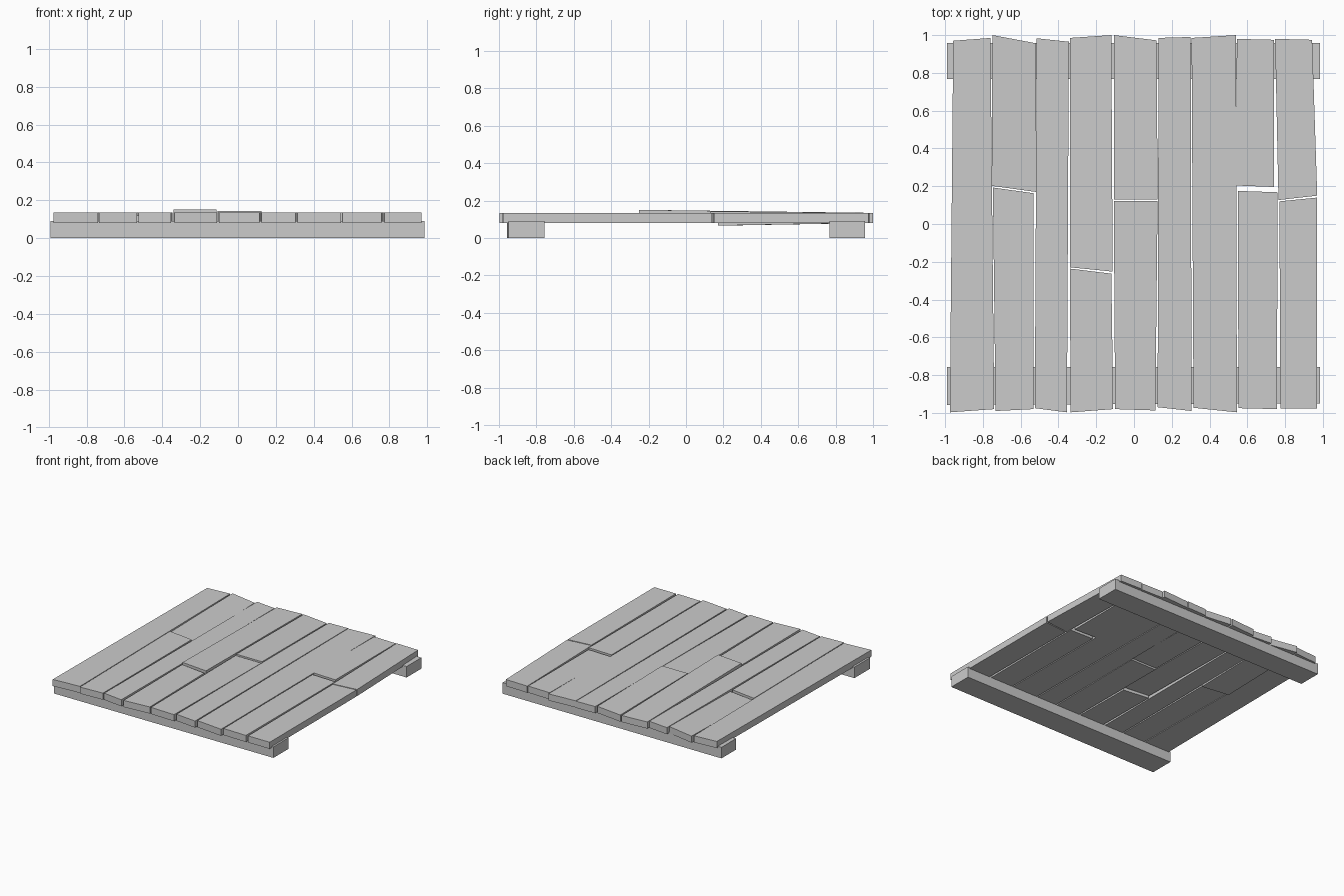
import bpy, bmesh

BOTTOM, TOP = 0.08, 0.134


def slab(name, corners, z0, z1, front_lift=0.0, back_lift=0.0):
    """Four-cornered board: front-left, front-right, back-right, back-left."""
    bm = bmesh.new()
    lifts = (front_lift, front_lift, back_lift, back_lift)
    low = [bm.verts.new((x, y, z0 + d)) for (x, y), d in zip(corners, lifts)]
    high = [bm.verts.new((x, y, z1 + d)) for (x, y), d in zip(corners, lifts)]
    bm.faces.new(low[::-1])
    bm.faces.new(high)
    for i in range(4):
        j = (i + 1) % 4
        bm.faces.new((low[i], low[j], high[j], high[i]))
    mesh = bpy.data.meshes.new(name)
    bm.to_mesh(mesh)
    bm.free()
    obj = bpy.data.objects.new(name, mesh)
    bpy.context.collection.objects.link(obj)
    return obj


# Supporting beams
slab("front_beam", [(-0.99, -0.957), (0.985, -0.95), (0.985, -0.757), (-0.99, -0.757)], 0, 0.09)
slab("back_beam", [(-0.99, 0.767), (0.985, 0.767), (0.985, 0.957), (-0.99, 0.957)], 0, 0.09)

# Full-length planks
full = {
    "plank_1": [(-0.975, -0.997), (-0.74, -0.98), (-0.76, 0.985), (-0.957, 0.97)],
    "plank_3": [(-0.525, -0.975), (-0.355, -0.997), (-0.345, 0.965), (-0.515, 0.983)],
    "plank_6": [(0.125, -0.97), (0.305, -0.99), (0.30, 0.99), (0.13, 0.985)],
    "plank_7": [(0.315, -0.973), (0.545, -0.997), (0.54, 1.0), (0.305, 0.985)],
}
for name, corners in full.items():
    slab(name, corners, BOTTOM, TOP)

# Broken planks, front halves
front = {
    "plank_2_front": [(-0.733, -0.99), (-0.533, -0.98), (-0.533, 0.163), (-0.747, 0.193)],
    "plank_4_front": [(-0.335, -0.997), (-0.11, -0.98), (-0.12, -0.263), (-0.34, -0.236)],
    "plank_5_front": [(-0.10, -0.98), (0.113, -0.987), (0.125, 0.121), (-0.107, 0.121)],
    "plank_8_front": [(0.553, -0.975), (0.757, -0.98), (0.76, 0.168), (0.55, 0.175)],
    "plank_9_front": [(0.775, -0.977), (0.97, -0.977), (0.97, 0.14), (0.77, 0.12)],
}
for name, corners in front.items():
    slab(name, corners, BOTTOM, TOP)

# Broken planks, back halves: loose inner ends lift or sag
back = {
    "plank_2_back": ([(-0.753, 0.202), (-0.52, 0.17), (-0.52, 0.957), (-0.75, 1.0)], -0.014),
    "plank_4_back": ([(-0.34, -0.229), (-0.113, -0.252), (-0.12, 1.0), (-0.34, 0.985)], 0.016),
    "plank_5_back": ([(-0.107, 0.13), (0.125, 0.13), (0.12, 0.972), (-0.107, 1.0)], 0.008),
    "plank_8_back": ([(0.537, 0.204), (0.742, 0.196), (0.742, 0.975), (0.545, 0.98)], 0.0),
    "plank_9_back": ([(0.765, 0.127), (0.97, 0.15), (0.943, 0.975), (0.747, 0.98)], 0.0),
}
for name, (corners, lift) in back.items():
    slab(name, corners, BOTTOM, TOP, front_lift=lift)
